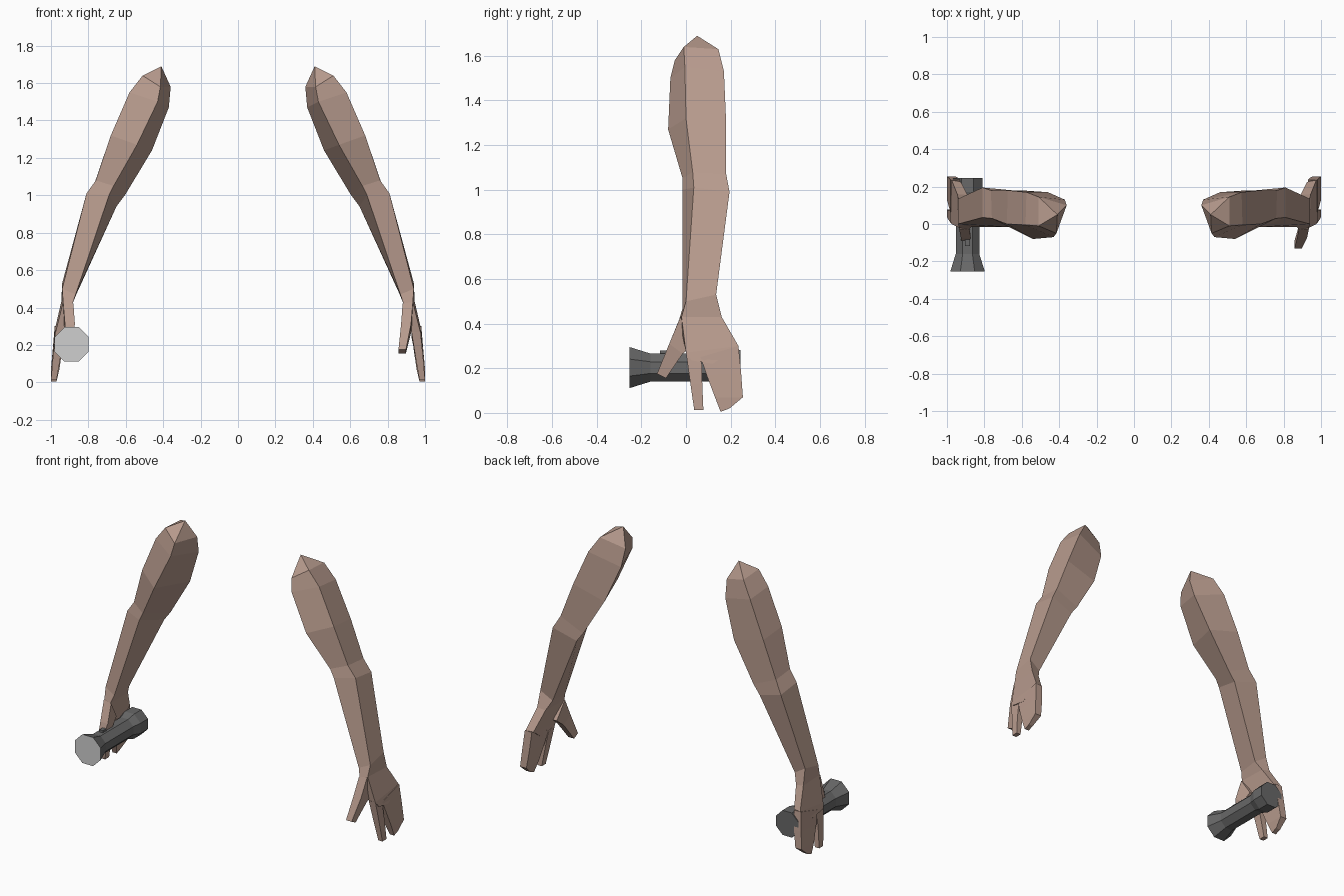
import bpy, bmesh, math
from mathutils import Vector

if "Cube" in bpy.data.objects:
    bpy.data.objects.remove(bpy.data.objects["Cube"])


def material(name, rgb):
    m = bpy.data.materials.new(name)
    m.diffuse_color = (*rgb, 1)
    m.use_nodes = True
    m.node_tree.nodes["Principled BSDF"].inputs["Base Color"].default_value = m.diffuse_color
    return m


SKIN = material("skin", (0.48, 0.33, 0.27))
DARK = material("dark_metal", (0.14, 0.14, 0.14))
LENS = material("lens_grey", (0.62, 0.62, 0.62))


def finish(name, bm, mats):
    bmesh.ops.recalc_face_normals(bm, faces=bm.faces)
    me = bpy.data.meshes.new(name)
    bm.to_mesh(me)
    bm.free()
    for m in mats:
        me.materials.append(m)
    ob = bpy.data.objects.new(name, me)
    bpy.context.collection.objects.link(ob)
    return ob


def loft(name, rings, side, tip=None):
    """Skin a list of vertex rings, closing the ends (first end to a point if tip is set)."""
    bm = bmesh.new()
    vs = [[bm.verts.new((side * x, y, z)) for x, y, z in r] for r in rings]
    n = len(rings[0])
    for a, b in zip(vs, vs[1:]):
        for i in range(n):
            j = (i + 1) % n
            bm.faces.new((a[i], a[j], b[j], b[i]))
    if tip:
        t = bm.verts.new((side * tip[0], tip[1], tip[2]))
        for i in range(n):
            bm.faces.new((vs[0][i], vs[0][(i + 1) % n], t))
    else:
        bm.faces.new(vs[0])
    bm.faces.new(vs[-1])
    return finish(name, bm, [SKIN])


def slab(z, y0, y1, xo, xi, dz=0.0):
    """Four-sided cross-section: outer front, outer back, inner back, inner front."""
    return [(xo, y0, z), (xo, y1, z + dz), (xi, y1, z + dz), (xi, y0, z)]


# Arm cross-sections: outer front, outer back, inner back, inner front ridge
ARM = [
    [(.51, -.01, 1.64), (.51, .145, 1.63), (.36, .10, 1.58), (.415, -.05, 1.58)],
    [(.58, -.005, 1.55), (.575, .17, 1.53), (.37, .13, 1.47), (.43, -.07, 1.50)],
    [(.68, .00, 1.32), (.675, .18, 1.30), (.46, .17, 1.24), (.54, -.08, 1.27)],
    [(.76, .03, 1.08), (.765, .18, 1.07), (.605, .18, 1.00), (.665, -.015, 1.05)],
    [(.81, .035, 1.01), (.81, .195, .99), (.65, .18, .94), (.69, -.015, 1.00)],
    [(.94, .00, .50), (.94, .135, .53), (.86, .125, .48), (.868, -.015, .47)],
]
# Palm, running from the wrist to the knuckles
PALM = [
    [(.94, .00, .50), (.94, .135, .53), (.86, .125, .48), (.868, -.015, .47)],
    [(.935, -.02, .43), (.945, .16, .43), (.89, .155, .42), (.885, -.03, .42)],
    [(.975, .00, .27), (.975, .235, .30), (.925, .225, .30), (.925, .005, .27)],
    [(.985, .025, .235), (.985, .12, .22), (.935, .12, .22), (.935, .025, .235)],
]
# Wide block of joined fingers
FINGERS = [
    slab(.25, .065, .235, .98, .93, .05),
    slab(.17, .092, .247, .99, .94, .01),
    slab(.07, .13, .255, 1.0, .955),
    slab(.005, .155, .195, 1.0, .97, .015),
]
# Separate first finger
FOREFINGER = [
    slab(.27, .00, .07, .976, .928, -.03),
    slab(.13, .02, .073, .99, .95),
    slab(.012, .037, .078, 1.0, .97),
]


def thumb(ty, tz, tx):
    return [
        [(.935, -.025, .43), (.935, .04, .31), (.89, .04, .31), (.88, -.03, .42)],
        [(.925, -.075, .31), (.925, -.015, .265), (.88, -.015, .265), (.872, -.075, .31)],
        [(tx + .04, ty, tz + .015), (tx + .04, ty + .04, tz - .005),
         (tx, ty + .04, tz - .005), (tx, ty, tz + .015)],
    ]


for label, side in (("left", -1), ("right", 1)):
    loft(label + "_arm", ARM, side, (.41, .05, 1.69))
    loft(label + "_palm", PALM, side)
    loft(label + "_fingers", FINGERS, side)
    loft(label + "_forefinger", FOREFINGER, side)
    tip = (-.09, .24, .885) if side < 0 else (-.13, .16, .858)
    loft(label + "_thumb", thumb(*tip), side)

# Flashlight: eight-sided profile turned around the y axis, with an inset lens
PROFILE = [(-.253, .092), (-.16, .063), (.12, .063), (.17, .079), (.245, .079)]
CX, CZ = -.89, .203
bm = bmesh.new()
rings = []
for y, r in PROFILE:
    R = r / math.cos(math.pi / 8)
    rings.append([bm.verts.new((CX + R * math.cos((k + .5) * math.pi / 4), y,
                                CZ + R * math.sin((k + .5) * math.pi / 4)))
                  for k in range(8)])
for a, b in zip(rings, rings[1:]):
    for k in range(8):
        j = (k + 1) % 8
        bm.faces.new((a[k], a[j], b[j], b[k]))
front = bm.faces.new(rings[0])
bm.faces.new(rings[-1])
bmesh.ops.inset_individual(bm, faces=[front], thickness=.01)
front.material_index = 1
finish("flashlight", bm, [DARK, LENS])

# Switch on top of the flashlight
bm = bmesh.new()
bmesh.ops.create_cube(bm, size=1)
for v in bm.verts:
    v.co = Vector((CX + v.co.x * .025, -.10 + v.co.y * .035, .27 + v.co.z * .02))
finish("flashlight_switch", bm, [DARK])
